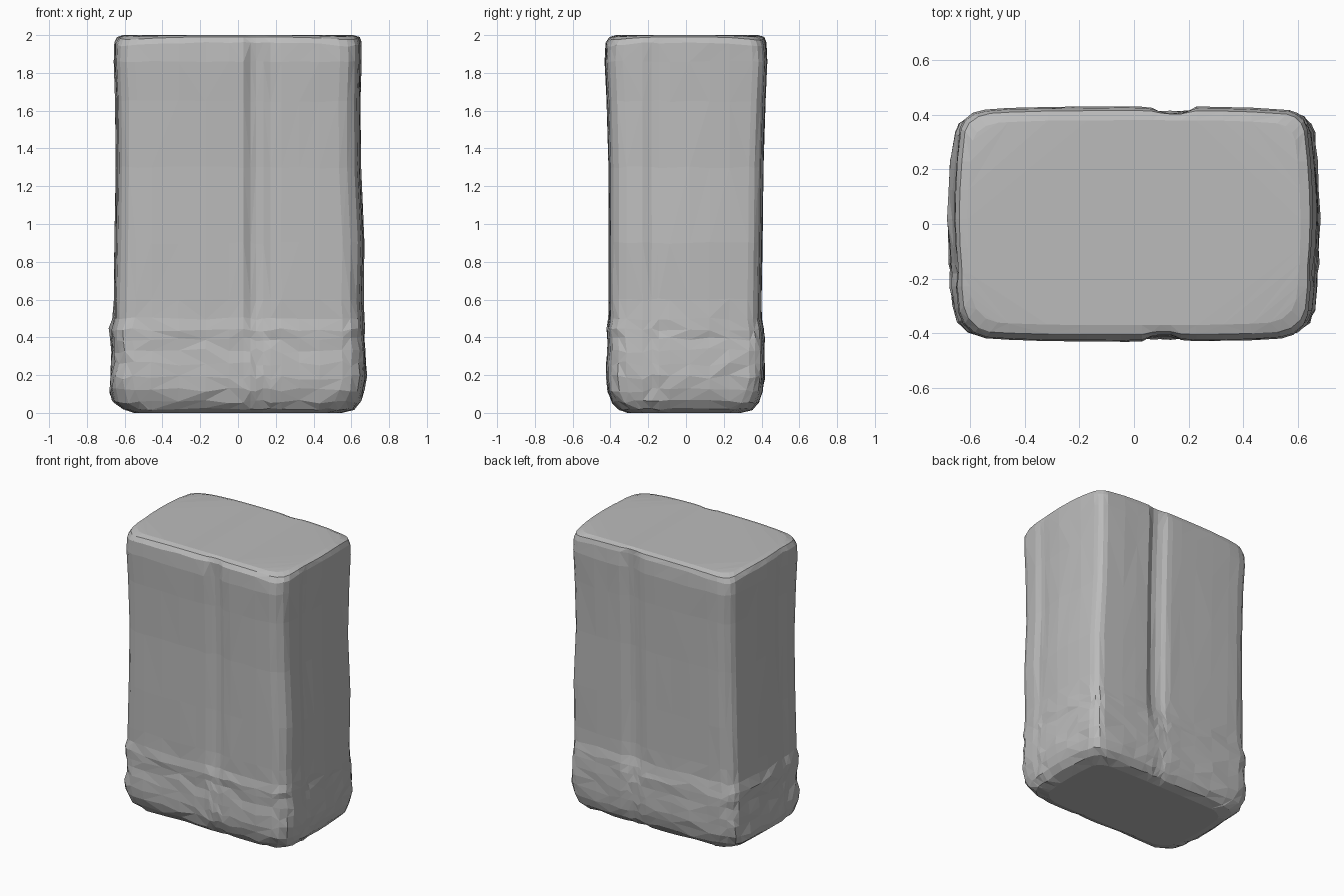
import bpy, bmesh, math, random

random.seed(4)
cube = bpy.data.objects.get("Cube")
if cube:
    bpy.data.objects.remove(cube)

stone = bpy.data.materials.new("grey_stone")
stone.use_nodes = True
colour = (0.5, 0.5, 0.5, 1)
stone.diffuse_color = colour
stone.node_tree.nodes["Principled BSDF"].inputs["Base Color"].default_value = colour

# Levels: height, left x, right x, front y, back y, corner scale, seam depth, roughness
LEVELS = [
    (0.00, -0.55, 0.55, -0.31, 0.29, 1.3, 0, 0),
    (0.02, -0.61, 0.62, -0.36, 0.35, 1.3, 0, 0.003),
    (0.06, -0.665, 0.655, -0.39, 0.385, 1.3, 0, 0.005),
    (0.12, -0.68, 0.67, -0.415, 0.405, 1.2, 0, 0.006),
    (0.19, -0.68, 0.68, -0.42, 0.415, 1.1, 0, 0.007),
    (0.26, -0.67, 0.68, -0.42, 0.415, 1.1, 0, 0.007),
    (0.33, -0.67, 0.68, -0.415, 0.415, 1.1, 0.004, 0.007),
    (0.39, -0.675, 0.67, -0.415, 0.415, 1, 0.008, 0.006),
    (0.44, -0.68, 0.67, -0.42, 0.41, 1, 0.012, 0.005),
    (0.50, -0.665, 0.67, -0.41, 0.40, 1, 0.018, 0.004),
    (0.60, -0.66, 0.665, -0.41, 0.40, 1, 0.025, 0.003),
    (0.90, -0.655, 0.67, -0.41, 0.405, 1, 0.03, 0.003),
    (1.30, -0.65, 0.65, -0.41, 0.41, 1, 0.03, 0.003),
    (1.65, -0.65, 0.65, -0.42, 0.42, 1, 0.03, 0.003),
    (1.86, -0.66, 0.655, -0.43, 0.43, 1, 0.03, 0.002),
    (1.96, -0.655, 0.655, -0.425, 0.425, 1, 0.02, 0.002),
    (1.99, -0.64, 0.645, -0.405, 0.415, 1, 0.012, 0),
    (2.00, -0.61, 0.61, -0.37, 0.38, 1, 0, 0),
]
# Stations along the long faces and short faces
X_STATIONS = [-0.48, -0.33, -0.18, -0.05, 0.03, 0.07, 0.10, 0.14, 0.18, 0.24, 0.34, 0.45]
Y_STATIONS = [-0.24, -0.19, -0.15, -0.09, 0.02, 0.13, 0.24]


def seam(t, centre, half_width):
    """Flat-bottomed channel, one at the centre and zero outside."""
    return min(1, max(0, 1 - abs(t - centre) / half_width) * 1.5)


def outline(x0, x1, y0, y1, scale, depth):
    """Rounded rectangle with bowed faces and vertical channels."""
    points = []

    def corner(x, y, rx, ry, start):
        rx, ry = rx * scale, ry * scale
        cx, cy = x - math.copysign(rx, x), y - math.copysign(ry, y)
        for i in range(4):
            a = math.radians(start + i * 30)
            points.append((cx + rx * math.cos(a), cy + ry * math.sin(a)))

    for x in X_STATIONS:
        points.append((x, y0 + depth * seam(x, 0.11, 0.08)))
    corner(x1, y0, 0.09, 0.08, -90)
    for y in Y_STATIONS:
        points.append((x1 - depth * 0.4 * seam(y, -0.15, 0.09), y))
    corner(x1, y1, 0.06, 0.06, 0)
    for x in reversed(X_STATIONS):
        points.append((x, y1 - depth * seam(x, 0.15, 0.09)))
    corner(x0, y1, 0.09, 0.06, 90)
    for y in reversed(Y_STATIONS):
        points.append((x0 + depth * 0.4 * seam(y, -0.15, 0.09), y))
    corner(x0, y0, 0.09, 0.09, 180)
    # Bow the faces outwards, pulling the corners in
    return [(x * (1 - 0.045 * (y / y1) ** 2), y * (1 - 0.045 * (x / x1) ** 4))
            for x, y in points]


# Stone block, lofted level by level
bm = bmesh.new()
rings = []
for z, x0, x1, y0, y1, scale, depth, rough in LEVELS:
    ring = []
    for x, y in outline(x0, x1, y0, y1, scale, depth):
        swell = 1 + random.uniform(-rough, rough) * 1.5
        lift = random.uniform(-rough, rough) * 2
        # Upper corners sag slightly
        sag = 0.02 * (x * y / 0.24) ** 4 if z > 1.9 else 0
        ring.append(bm.verts.new((x * swell, y * swell, z + max(lift, -z) - min(sag, 0.03))))
    rings.append(ring)

count = len(rings[0])
for lower, upper in zip(rings, rings[1:]):
    for i in range(count):
        j = (i + 1) % count
        quad = (lower[i], lower[j], upper[j], upper[i])
        # Mixed diagonals for a chipped surface
        k = random.randint(0, 1)
        bm.faces.new((quad[k], quad[k + 1], quad[k + 2]))
        bm.faces.new((quad[k], quad[k + 2], quad[(k + 3) % 4]))

# Underside and top
bm.faces.new(list(reversed(rings[0])))
bmesh.ops.triangulate(bm, faces=[bm.faces.new(rings[-1])])
bmesh.ops.recalc_face_normals(bm, faces=bm.faces)

mesh = bpy.data.meshes.new("stone_block")
bm.to_mesh(mesh)
bm.free()
mesh.materials.append(stone)
block = bpy.data.objects.new("stone_block", mesh)
bpy.context.collection.objects.link(block)
